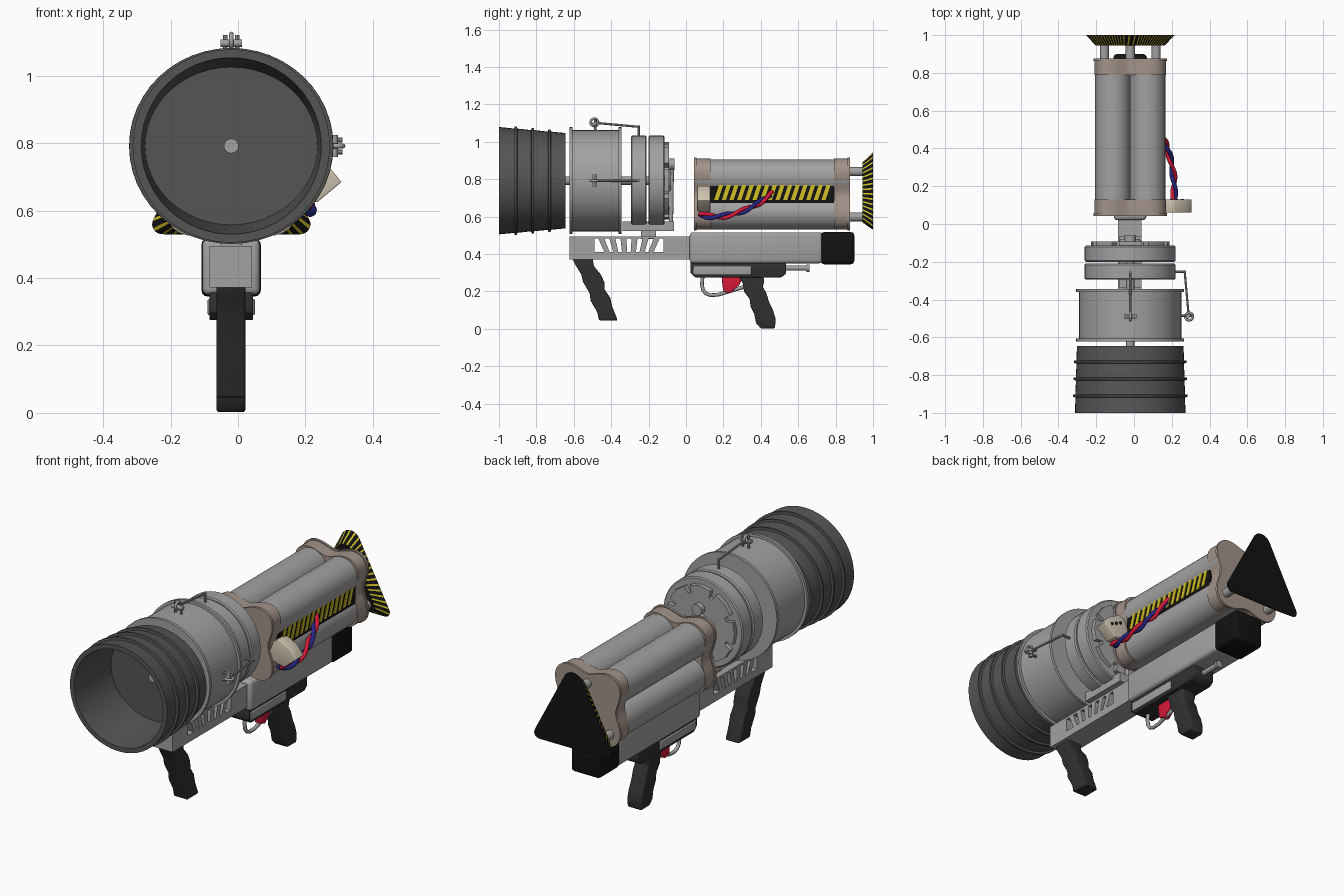
import bpy, bmesh, math
from mathutils import Vector, Matrix

if "Cube" in bpy.data.objects:
    bpy.data.objects.remove(bpy.data.objects["Cube"])

CX, CZ = -0.02, 0.792          # main barrel axis


def mat(name, r, g, b):
    m = bpy.data.materials.new(name)
    m.diffuse_color = (r, g, b, 1)
    m.use_nodes = True
    m.node_tree.nodes["Principled BSDF"].inputs["Base Color"].default_value = m.diffuse_color
    return m


GREY = mat("steel", .36, .36, .36)
CONE = mat("dark_rubber", .09, .09, .09)
GRIP = mat("grip_black", .03, .03, .03)
BLACK = mat("black", .006, .006, .006)
TAUPE = mat("taupe", .36, .29, .25)
YELLOW = mat("yellow", .65, .53, .02)
RED = mat("red", .7, .01, .04)
BLUE = mat("blue", .02, .02, .25)
CREAM = mat("cream", .62, .55, .43)


def finish(name, bm, *mats):
    bmesh.ops.recalc_face_normals(bm, faces=bm.faces)
    for f in bm.faces:
        f.smooth = True
    for e in bm.edges:
        e.smooth = e.calc_face_angle(0) < 0.6
    me = bpy.data.meshes.new(name)
    bm.to_mesh(me)
    bm.free()
    for m in mats:
        me.materials.append(m)
    ob = bpy.data.objects.new(name, me)
    bpy.context.collection.objects.link(ob)
    return ob


def prism(name, pts, axis, lo, hi, m, bevel=0):
    """Extrude a (y,z) outline along x, or an (x,z) outline along y."""
    bm = bmesh.new()
    place = (lambda p, d: (d, p[0], p[1])) if axis == 'x' else (lambda p, d: (p[0], d, p[1]))
    a = [bm.verts.new(place(p, lo)) for p in pts]
    b = [bm.verts.new(place(p, hi)) for p in pts]
    bm.faces.new(a)
    bm.faces.new(b[::-1])
    for i in range(len(pts)):
        j = (i + 1) % len(pts)
        bm.faces.new((a[i], b[i], b[j], a[j]))
    bmesh.ops.recalc_face_normals(bm, faces=bm.faces)
    if bevel:
        edges = [e for e in bm.edges if e.calc_face_angle(0) > 0.6]
        bmesh.ops.bevel(bm, geom=edges, offset=bevel, segments=3, profile=.5, affect='EDGES')
    return finish(name, bm, m)


def box(name, x0, x1, y0, y1, z0, z1, m, bevel=0):
    return prism(name, [(y0, z0), (y1, z0), (y1, z1), (y0, z1)], 'x', x0, x1, m, bevel)


def lathe(name, prof, m, n=40, widen=lambda y: 1):
    """Spin a (radius, y) profile around the barrel axis."""
    bm = bmesh.new()
    rings = [[bm.verts.new((CX + r * widen(y) * math.cos(t * math.tau / n), y,
                            CZ + r * math.sin(t * math.tau / n))) for t in range(n)] for r, y in prof]
    for a, b in zip(rings, rings[1:]):
        for i in range(n):
            bm.faces.new((a[i], a[(i + 1) % n], b[(i + 1) % n], b[i]))
    bmesh.ops.remove_doubles(bm, verts=bm.verts, dist=1e-5)
    return finish(name, bm, m)


def rod(name, p, q, r, m, n=16):
    p, q = Vector(p), Vector(q)
    bm = bmesh.new()
    M = Matrix.Translation((p + q) / 2) @ (q - p).to_track_quat('Z', 'Y').to_matrix().to_4x4()
    bmesh.ops.create_cone(bm, cap_ends=True, segments=n, radius1=r, radius2=r, depth=(q - p).length, matrix=M)
    return finish(name, bm, m)


def tube(name, pts, r, m, cyclic=False):
    cu = bpy.data.curves.new(name, 'CURVE')
    cu.dimensions, cu.bevel_depth, cu.bevel_resolution, cu.use_fill_caps = '3D', r, 2, True
    s = cu.splines.new('POLY')
    s.points.add(len(pts) - 1)
    for c, p in zip(s.points, pts):
        c.co = (*p, 1)
    s.use_cyclic_u, s.use_smooth = cyclic, True
    cu.materials.append(m)
    ob = bpy.data.objects.new(name, cu)
    bpy.context.collection.objects.link(ob)


# ribbed hollow muzzle, slightly wider than tall
def outer(y):
    return .287 - .091 * (y + 1)


prof = [(0, -.70), (.234, -.70), (.262, -1), (.287, -1)]
for y in (-.91, -.82, -.73):
    prof += [(outer(y), y - .008), (outer(y) + .012, y - .006), (outer(y) + .012, y + .006), (outer(y), y + .008)]
prof += [(.255, -.645), (0, -.645)]
lathe("muzzle", prof, CONE, 48, lambda y: 1.02 + .24 * (y + 1))

# flanged drum, two discs, axle
lathe("drum", [(0, -.622), (.286, -.622), (.286, -.607), (.271, -.607), (.271, -.36), (.286, -.36),
               (.286, -.345), (0, -.345)], GREY, 48)
for name, y0, y1 in (("front_disc", -.295, -.21), ("rear_disc", -.2, -.115)):
    lathe(name, [(0, y0), (.235, y0), (.241, y0 + .006), (.241, y1 - .006), (.235, y1), (0, y1)], GREY, 48)
lathe("axle", [(0, -.71), (.022, -.71), (.022, -.08), (0, -.08)], GREY, 16)

# toothed wheel with hub and crank behind the discs
gear = []
for k in range(8):
    for d, r in ((-.3, .205), (0, .208), (.3, .205), (.34, .165), (.45, .165)):
        a = k * math.tau / 8 + d
        gear.append((CX + r * math.cos(a), CZ + r * math.sin(a)))
prism("gear_wheel", gear, 'y', -.116, -.092, GREY)
lathe("gear_hub", [(.0, -.08), (.05, -.08), (.06, -.093)], GREY, 24)
rod("crank_knob", (CX, -.12, .88), (CX, -.062, .88), .03, GREY)
rod("crank_arm", (CX, -.08, .56), (CX, -.075, .88), .011, GREY)
box("disc_bracket", -.08, .04, -.34, -.065, .522, .575, GREY)
box("bracket_post", -.05, .01, -.24, -.16, .48, .53, GREY)


# clip pins on the top and right of the drum
def clip(side, ang):
    R = Matrix.Translation((CX, 0, CZ)) @ Matrix.Rotation(ang, 4, 'Y')

    def P(t, y, r):
        return R @ Vector((t, y, r))
    tube(side + "_clip_ring", [P(0, -.49 + .02 * math.cos(a * math.tau / 16), .312 + .02 * math.sin(a * math.tau / 16))
                               for a in range(16)], .007, GREY, True)
    rod(side + "_clip_bolt", P(-.032, -.49, .305), P(.032, -.49, .305), .011, GREY, 12)
    for t in (-.018, .018):
        rod(side + "_clip_lug", P(t, -.485, .265), P(t, -.485, .33), .007, GREY, 8)
    rod(side + "_clip_pin", P(0, -.47, .308), P(0, -.25, .288), .006, GREY, 10)
    rod(side + "_clip_link", P(0, -.253, .235), P(0, -.253, .295), .007, GREY, 10)


clip("top", 0)
clip("right", math.pi / 2)

# four clustered canisters with lobed collars
for i, x in enumerate((-.112, .072)):
    for j, z in enumerate((.625, .811)):
        rod(f"canister_{i}{j}", (x, .06, z), (x, .86, z), .094, GREY, 32)


def lobed(s):
    out = []
    for k in range(64):
        a = k * math.tau / 64
        r = s * (.207 - .038 * math.cos(4 * a))
        out.append((CX + r * math.cos(a), .721 + r * math.sin(a)))
    return out


for name, y0, y1, f in (("front_collar", .045, .13, .045), ("rear_collar", .79, .875, .865)):
    prism(name, lobed(.97), 'y', y0, y1, TAUPE)
    prism(name + "_lip", lobed(1), 'y', f - .002, f + .012, TAUPE)

# hazard strip on the right side
box("hazard_panel", .1, .153, .125, .795, .666, .794, BLACK)
for k in range(15):
    y = .15 + k * .041
    prism(f"hazard_stripe_{k}", [(y, .688), (y + .022, .688), (y + .05, .772), (y + .028, .772)],
          'x', .15, .156, YELLOW)

# rear struts and rounded triangular blast plate with striped slope
for x, z in ((CX, .84), (-.157, .598), (.117, .598)):
    rod("rear_strut", (x, .86, z), (x, .96, z), .024, GREY)


def triangle(grow, n=135):
    arcs = [(.185, .56, .03, -90, 32), (-.02, .885, .06, 32, 148), (-.225, .56, .03, 148, 270)]
    pts = []
    for x, z, r, a0, a1 in arcs:
        for k in range(13):
            a = math.radians(a0 + (a1 - a0) * k / 12)
            pts.append(Vector((x + r * math.cos(a), z + r * math.sin(a))))
    pts = [(p - Vector((CX, .70))) * grow + Vector((CX, .70)) for p in pts]
    seg = list(zip(pts, pts[1:] + pts[:1]))
    step, out, run = sum((b - a).length for a, b in seg) / n, [], 0
    for a, b in seg:
        L = (b - a).length
        while len(out) < n and len(out) * step <= run + L:
            out.append(a.lerp(b, (len(out) * step - run) / L))
        run += L
    return out


bm = bmesh.new()
big = [bm.verts.new((p.x, 1.0, p.y)) for p in triangle(1)]
small = [bm.verts.new((p.x, .945, p.y)) for p in triangle(.78)]
n = len(big)
for i in range(n):
    f = bm.faces.new((big[i], big[(i + 1) % n], small[(i + 2) % n], small[(i + 1) % n]))
    f.material_index = int(i % 3 == 0)
bm.faces.new(big)
bm.faces.new(small)
finish("blast_plate", bm, BLACK, YELLOW)

# cream connector box and twisted cables
prism("connector_box", [(.13, .65), (.17, .75), (.21, .765), (.268, .733), (.307, .685), (.235, .625)],
      'y', .06, .13, CREAM, .004)
for k in range(3):
    a = Vector((.2 + k * .028, 0, .72 - k * .012))
    rod("connector_socket", a + Vector((0, .12, 0)), a + Vector((0, .133, 0)), .009, BLACK, 10)
C = [Vector(p) for p in ((.2, .07, .615), (.235, .2, .565), (.195, .38, .65), (.15, .46, .725))]
for name, m, ph in (("red_cable", RED, 0), ("blue_cable", BLUE, math.pi)):
    pts = []
    for k in range(49):
        t = k / 48
        p = C[0] * (1 - t) ** 3 + C[1] * 3 * t * (1 - t) ** 2 + C[2] * 3 * t * t * (1 - t) + C[3] * t ** 3
        a = ph + t * 14
        pts.append(p + Vector((math.cos(a), 0, math.sin(a))) * .01)
    tube(name, pts, .011, m)

# receiver body and black butt cap
box("receiver", -.106, .065, .02, .73, .35, .516, GREY, .018)
box("butt_cap", -.109, .068, .72, .90, .345, .518, BLACK, .02)

# front rail with fanned vent fins
RX = (-.085, .041)
box("rail_front", *RX, -.622, -.49, .372, .495, GREY)
box("rail_rear", *RX, -.12, .03, .372, .495, GREY)
box("rail_bottom", *RX, -.5, -.11, .372, .412, GREY)
box("rail_top", *RX, -.5, -.11, .482, .495, GREY)
for k in range(6):
    t = (k - 2.5) / 2.5
    b, c = -.305 + .115 * t, -.305 + .15 * t
    prism(f"vent_fin_{k}", [(b - .014, .405), (b + .014, .405), (c + .016, .488), (c - .016, .488)], 'x', *RX, GREY)

# trigger housing, side panels and rear bolt
prism("trigger_housing", [(.024, .36), (.024, .30), (.05, .275), (.51, .275), (.535, .295), (.535, .36)],
      'x', -.085, .045, GRIP, .006)
box("housing_panel", -.09, .05, .04, .35, .29, .338, GREY, .004)
rod("rear_bolt", (CX, .52, .325), (CX, .655, .325), .014, GREY)
rod("rear_bolt_head", (CX, .645, .325), (CX, .66, .325), .02, GREY)

# trigger and guard
prism("trigger", [(.19, .285), (.31, .285), (.285, .235), (.235, .19), (.2, .2), (.195, .23)],
      'x', -.04, 0, RED, .004)
tube("trigger_guard", [(CX, y, z) for y, z in ((.09, .29), (.085, .24), (.09, .21), (.105, .19), (.13, .18),
                                               (.17, .182), (.23, .2), (.28, .215), (.33, .23))], .01, GREY)

# pistol grip and front grip with finger waves
prism("rear_grip", [(.28, .285), (.41, .285), (.42, .255), (.41, .225), (.43, .19), (.445, .14), (.465, .1),
                    (.48, .05), (.475, .002), (.4, .002), (.375, .03), (.365, .08), (.345, .12), (.34, .16),
                    (.31, .2), (.305, .24)], 'x', -.064, .022, GRIP, .009)
prism("front_grip", [(-.61, .378), (-.5, .378), (-.492, .335), (-.455, .29), (-.437, .25), (-.435, .21),
                     (-.405, .165), (-.395, .12), (-.365, .045), (-.465, .045), (-.475, .09), (-.51, .15),
                     (-.515, .19), (-.55, .25), (-.56, .29), (-.59, .34)], 'x', -.064, .022, GRIP, .009)
